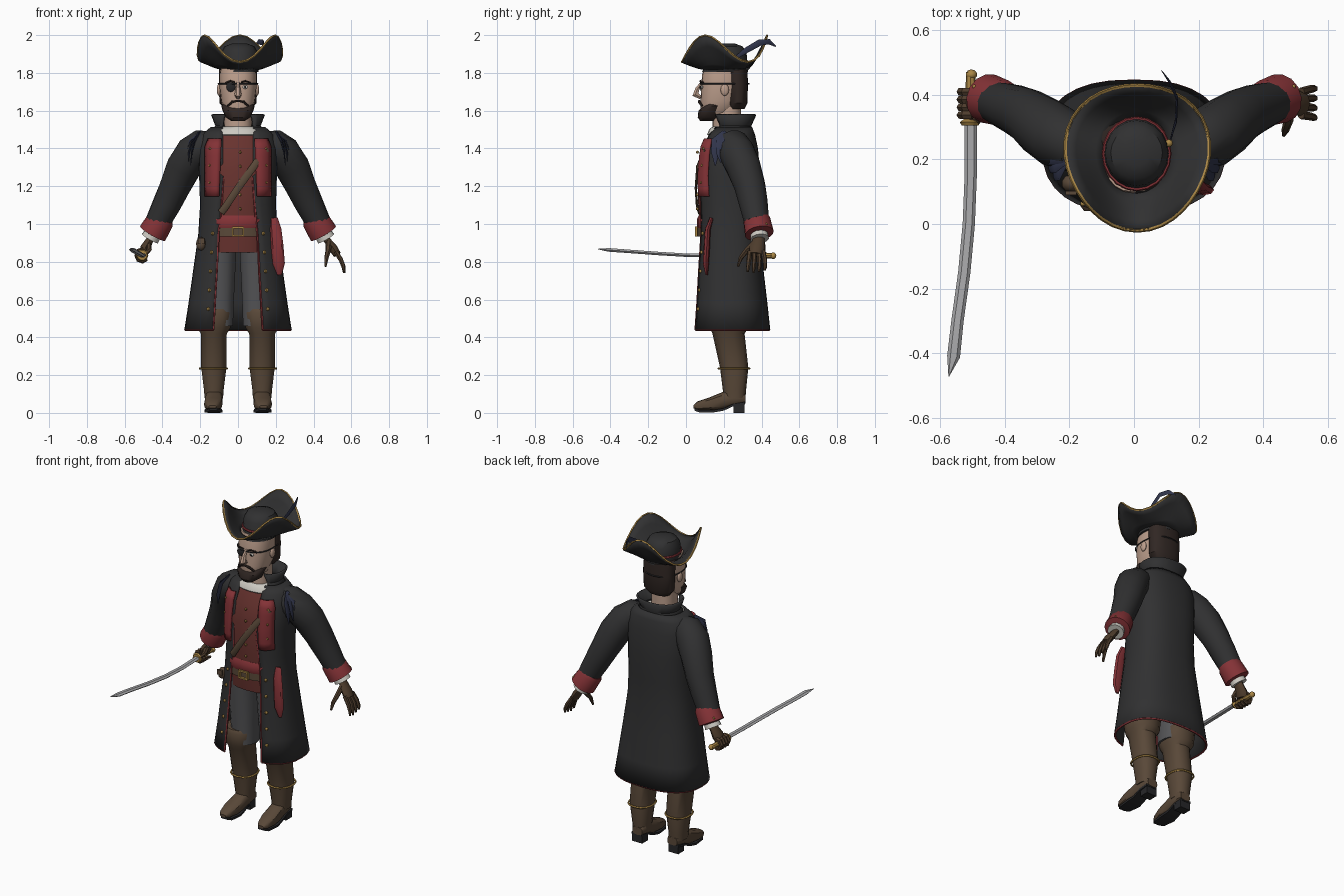
import bpy, math
from math import sin, cos, pi, radians
from mathutils import Vector

def mat(name, c):
    m = bpy.data.materials.new(name)
    m.diffuse_color = (*c, 1)
    return m

BLACK = mat("black_cloth", (.03, .03, .031)); RED = mat("red_cloth", (.23, .032, .037))
VEST = mat("vest_red", (.14, .033, .028)); BOOT = mat("boot_leather", (.1, .065, .04))
GLOVE = mat("glove_leather", (.075, .045, .025)); GOLD = mat("gold", (.4, .24, .06))
SKIN = mat("skin", (.5, .34, .26)); HAIR = mat("hair", (.03, .02, .017))
GREY = mat("trouser_grey", (.09, .09, .095)); WHITE = mat("linen", (.6, .58, .53))
STEEL = mat("steel", (.4, .4, .41)); BLUE = mat("navy", (.03, .035, .07)); SOLE = mat("sole", (.02, .02, .022))

def loft(name, rings, m, closed=True, caps=True, thick=0):
    """Skin a list of equally long point rings."""
    n = len(rings[0])
    verts = [tuple(p) for r in rings for p in r]
    faces = []
    for i in range(len(rings) - 1):
        for j in range(n if closed else n - 1):
            k = (j + 1) % n
            faces.append((i*n + j, i*n + k, (i+1)*n + k, (i+1)*n + j))
    if closed and caps:
        faces += [tuple(reversed(range(n))), tuple(range((len(rings)-1)*n, len(rings)*n))]
    me = bpy.data.meshes.new(name)
    me.from_pydata(verts, [], faces)
    me.materials.append(m)
    ob = bpy.data.objects.new(name, me)
    bpy.context.collection.objects.link(ob)
    if thick:
        s = ob.modifiers.new("thickness", 'SOLIDIFY')
        s.thickness, s.offset = thick, 0
    return ob

def spow(v, e):
    return math.copysign(abs(v) ** e, v)

def oval(z, a, yf, yb, cx=0, n=20, e=.85, opening=0):
    """Horizontal section from the front edge round the back; may be open at the front."""
    p0 = math.asin(min(1, (opening / a) ** (1 / e))) if opening else 0
    cnt = n + 1 if opening else n
    out = []
    for i in range(cnt):
        p = p0 + (2*pi - 2*p0) * i / n
        out.append((cx + a*spow(sin(p), e), (yf+yb)/2 - (yb-yf)/2*spow(cos(p), e), z))
    return out

def body(name, rows, m, **k):
    return loft(name, [oval(*r, **k) for r in rows], m)

def tube(name, pts, rad, m, n=8, flat=1, up=(0, 0, 1), loop=False):
    """Sweep an ellipse along points; rad is one radius or a list."""
    P = [Vector(p) for p in pts]
    N = len(P)
    rad = rad if isinstance(rad, (list, tuple)) else [rad] * N
    rings = []
    for i, p in enumerate(P):
        d = (P[(i+1) % N] - P[i-1]) if loop else P[min(i+1, N-1)] - P[max(i-1, 0)]
        s = d.cross(Vector(up))
        if s.length < 1e-4:
            s = d.cross(Vector((0, 1, 0)))
        s.normalize()
        t = s.cross(d).normalized()
        rings.append([p + rad[i]*(cos(2*pi*j/n)*s + flat*sin(2*pi*j/n)*t) for j in range(n)])
    if loop:
        rings.append(rings[0])
    return loft(name, rings, m, caps=not loop)

def ball(name, loc, r, m, scale=(1, 1, 1), seg=10):
    bpy.ops.mesh.primitive_uv_sphere_add(segments=seg, ring_count=max(5, seg//2 + 1), radius=r, location=loc)
    ob = bpy.context.object
    ob.name, ob.scale = name, scale
    ob.data.materials.append(m)
    return ob

def box(name, loc, size, m):
    bpy.ops.mesh.primitive_cube_add(size=1, location=loc)
    ob = bpy.context.object
    ob.name, ob.scale = name, size
    ob.data.materials.append(m)
    return ob

# Coat: z, half width, front y, back y, half opening
COAT = [(.44, .278, .04, .44, .13), (.58, .256, .05, .425, .122), (.75, .232, .06, .405, .112),
        (.95, .204, .072, .385, .103), (1.1, .195, .075, .385, .088), (1.25, .2, .072, .388, .075),
        (1.4, .205, .09, .375, .08), (1.47, .185, .12, .36, .08), (1.51, .14, .15, .345, .08)]
loft("coat", [oval(z, a, f, b, n=28, e=.8, opening=o) for z, a, f, b, o in COAT], BLACK, closed=False, thick=.012)

def coat_at(z):
    for p, q in zip(COAT, COAT[1:]):
        if z <= q[0]:
            t = (z - p[0]) / (q[0] - p[0])
            return [u + (v-u)*t for u, v in zip(p, q)]
    return COAT[-1]

def on_coat(x, z, off=.012):
    _, a, f, b, _ = coat_at(z)
    p = math.asin(min(1, (abs(x)/a) ** 1.25))
    return (x, (f+b)/2 - (b-f)/2*cos(p)**.8 - off, z)

tube("coat_hem_trim", oval(.44, .278, .04, .44, n=28, e=.8, opening=.13), .007, RED, 5)
body("vest", [(.85, .175, .085, .36), (.95, .175, .075, .36), (1.1, .168, .065, .36), (1.28, .175, .06, .36),
              (1.4, .175, .085, .355), (1.48, .13, .125, .33)], VEST)
body("sash", [(.965, .172, .07, .36), (.985, .178, .058, .37), (1.025, .178, .058, .37), (1.045, .17, .068, .36)], RED)
body("belt", [(.935, .18, .062, .37), (.985, .18, .062, .37)], BOOT)
for dx, dz, sx, sz in ((-.028, 0, .01, .05), (.028, 0, .01, .05), (0, -.022, .06, .01), (0, .022, .06, .01)):
    box("belt_buckle", (dx, .055, .96 + dz), (sx, .014, sz), GOLD)
for i in range(5):
    ball("vest_button", (.012, .06, 1.08 + .075*i), .008, GOLD, seg=6)
tube("baldric", [(.15, .1, 1.4), (.08, .06, 1.3), (0, .052, 1.19), (-.06, .058, 1.1), (-.09, .07, 1.06)], .019, BOOT, 6, .35, (0, -1, 0))

# Neck, collar, neckerchief
loft("coat_collar", [oval(z, a, f, b, opening=o) for z, a, f, b, o in
     ((1.48, .135, .14, .35, .09), (1.52, .115, .165, .34, .08), (1.58, .137, .15, .367, .07))], BLACK, closed=False, thick=.012)
body("neckerchief", [(1.455, .12, .13, .31), (1.475, .133, .112, .32), (1.5, .125, .122, .31), (1.515, .085, .14, .29)], WHITE)
body("neck", [(1.48, .075, .14, .29), (1.64, .07, .14, .29)], SKIN)

# Head
body("head", [(1.555, .04, .09, .2), (1.59, .072, .078, .25), (1.65, .09, .077, .29), (1.72, .098, .08, .305),
              (1.79, .098, .085, .31), (1.84, .09, .1, .3)], SKIN)
body("hair", [(1.61, .07, .22, .31), (1.64, .098, .215, .325), (1.74, .102, .215, .328), (1.83, .1, .2, .325)], HAIR)
body("beard", [(1.545, .035, .075, .16), (1.565, .065, .062, .19), (1.6, .082, .066, .19), (1.625, .088, .09, .2), (1.64, .075, .1, .19)], HAIR)
tube("nose", [(0, .085, 1.75), (0, .06, 1.715), (0, .05, 1.685), (0, .078, 1.67)], [.008, .013, .019, .012], SKIN, 6, up=(0, -1, 0))
ball("eyepatch", (-.038, .083, 1.725), .026, SOLE, (1, .35, 1))
tube("eyepatch_strap", oval(1.742, .105, .074, .334), .004, SOLE, 4, loop=True)
ball("eye", (.038, .084, 1.725), .014, WHITE, (1, .5, .7))
ball("pupil", (.038, .077, 1.725), .006, SOLE, seg=6)
for s in (1, -1):
    tube("moustache", [(0, .07, 1.652), (s*.03, .07, 1.647), (s*.055, .085, 1.625)], [.006, .008, .006], HAIR, 6)
    tube("eyebrow", [(s*.016, .078, 1.75), (s*.04, .076, 1.757), (s*.065, .092, 1.748)], .005, HAIR, 5)
    ball("ear", (s*.1, .205, 1.71), .032, SKIN, (.4, .7, 1))

# Three-cornered hat
def brim(u, n=36):
    out = []
    for i in range(n):
        t = 2*pi*i/n
        ze = 1.928 - .07*cos(3*t)
        rx, ry = (.1 + (.222 + .008*cos(3*t) - .1)*u), (.115 + (.225 + .008*cos(3*t) - .115)*u)
        out.append((.01 + rx*sin(t), .212 - ry*cos(t), 1.82 + (ze - 1.82)*u**1.3))
    return out
loft("hat_brim", [brim(u) for u in (0, .25, .5, .75, 1)], BLACK, caps=False, thick=.01)
tube("hat_brim_trim", brim(1), .006, GOLD, 5, loop=True)
body("hat_crown", [(1.805, .1, .085, .328), (1.86, .1, .11, .325), (1.91, .097, .118, .32), (1.94, .08, .14, .3), (1.955, .04, .18, .26)], BLACK, cx=.008, e=1)
tube("hat_band", oval(1.858, .101, .108, .326, cx=.008, e=1), .007, RED, 6, loop=True)
ball("hat_pin", (.108, .25, 1.88), .013, GOLD, seg=8)
tube("hat_feather", [(.11, .25, 1.87), (.13, .32, 1.92), (.133, .39, 1.96), (.11, .44, 1.965), (.085, .475, 1.94)],
     [.006, .015, .017, .014, .003], BLUE, 6, .25, (1, 0, 0))

for s in (1, -1):
    # Coat front edge, lapel and buttons
    tube("coat_front_trim", [on_coat(s*r[4], r[0], .002) for r in COAT[:6]], .006, RED, 5)
    rows = []
    for i in range(8):
        z = 1.145 + .305*i/7
        x0, x1 = .1 - .012*i/7, (.172 if z < 1.42 else .155)
        rows.append([on_coat(s*(x0 + (x1 - x0)*j/4), z, .014 + .012*sin(pi*j/4)) for j in range(5)])
    loft("lapel", rows, RED, closed=False, thick=.014)
    for i in range(5):
        z = .55 + .1*i
        ball("coat_button", on_coat(s*(.158 - .03*i/5), z, .008), .01, GOLD, seg=6)
    for z in (1.22, 1.31, 1.4):
        ball("lapel_button", on_coat(s*.15, z, .03), .007, GOLD, seg=6)

    # Sleeve, cuff and lace
    tube("sleeve", [(s*.13, .25, 1.425), (s*.185, .25, 1.415), (s*.237, .27, 1.375), (s*.287, .305, 1.3), (s*.332, .338, 1.2),
                    (s*.375, .357, 1.11), (s*.425, .375, 1.01)], [.07, .09, .097, .093, .083, .076, .066], BLACK, 14)
    tube("sleeve_cuff", [(s*.402, .372, 1.035), (s*.41, .375, 1.02), (s*.452, .388, .95), (s*.458, .39, .938), (s*.452, .388, .95)],
         [.064, .072, .077, .068, .05], RED, 14)
    tube("lace_cuff", [(s*.435, .383, .975), (s*.466, .39, .922)], [.042, .05], WHITE, 12)
    for i in range(3):
        ball("cuff_button", (s*(.47 + .012*i), .335 + .045*i, 1.0), .007, GOLD, seg=6)

    # Shoulder ribbons
    for i in range(4):
        y = .155 + .025*i
        tube("shoulder_ribbon", [(s*.2, .2, 1.49), (s*(.23 + .012*i), y, 1.44), (s*(.245 + .014*i), y, 1.38),
             (s*(.25 + .012*i), y + .004*i, 1.31 + .015*i)], [.008, .022, .022, .003], BLUE, 6, .25, (s, 0, 0))

    # Trousers and boots
    body("trouser_leg", [(.46, .075, .14, .3), (.6, .08, .13, .31), (.8, .09, .11, .33), (.9, .095, .1, .34)], GREY, cx=s*.1, n=14)
    body("boot_shaft", [(.08, .05, .2, .315), (.12, .053, .195, .318), (.24, .068, .18, .33), (.42, .07, .14, .31),
                        (.45, .09, .125, .33), (.53, .1, .115, .335), (.55, .09, .125, .32)], BOOT, cx=s*.128, n=14)
    tube("boot_strap", oval(.235, .074, .172, .337, cx=s*.13, n=14), .006, GOLD, 5, loop=True)
    foot = [(.04, .02, .025, .04), (.06, .035, .014, .06), (.12, .049, .014, .08), (.18, .047, .016, .105),
            (.23, .045, .03, .125), (.29, .045, .045, .12), (.315, .035, .05, .1)]
    loft("boot_foot", [[(s*(.13 + (.15-y)*.04) + w*spow(cos(2*pi*j/12), .7), y, (lo+hi)/2 + (hi-lo)/2*spow(sin(2*pi*j/12), .7))
         for j in range(12)] for y, w, lo, hi in foot], BOOT)
    loft("boot_sole", [[(s*.13 + x*w, y, z + h) for x, h in ((-1, 0), (1, 0), (1, .013), (-1, .013))] for y, w, z in
         ((.045, .02, .012), (.07, .038, .003), (.15, .047, .003), (.2, .04, .012), (.25, .04, .035), (.312, .036, .045))], SOLE)
    box("boot_heel", (s*.127, .281, .024), (.07, .058, .048), SOLE)

# Open left hand
tube("open_palm", [(.445, .385, .95), (.475, .383, .91), (.505, .375, .87), (.525, .37, .838)], [.03, .032, .04, .036], GLOVE, 10, .6, (1, 0, .5))
for i in range(4):
    y = .337 + .024*i
    tube("finger", [(.517, y, .855), (.545, y - .004 + .004*i, .81), (.558, y - .008 + .006*i, .775), (.562, y - .01 + .006*i, .74 + .007*abs(i-1))],
         [.013, .0125, .011, .006], GLOVE, 6)
tube("thumb", [(.48, .36, .9), (.478, .32, .86), (.468, .29, .82), (.463, .275, .775)], [.016, .015, .012, .006], GLOVE, 6)

# Sword hand closed round the grip
tube("fist_palm", [(-.445, .385, .95), (-.47, .385, .91), (-.49, .38, .875), (-.5, .375, .85)], [.03, .033, .042, .038], GLOVE, 10, .65, (-1, 0, .5))
for i in range(4):
    y = .337 + .024*i
    tube("curled_finger", [(-.505 + .031*cos(radians(a)), y, .833 + .031*sin(radians(a))) for a in (80, 130, 180, 225, 270, 320)],
         [.014, .014, .013, .013, .012, .008], GLOVE, 6, up=(0, 1, 0))
tube("sword_thumb", [(-.475, .37, .9), (-.47, .335, .865), (-.485, .32, .845), (-.51, .318, .85)], [.015, .014, .012, .008], GLOVE, 6)

# Sword
tube("sword_grip", [(-.505, .47, .832), (-.507, .31, .835)], .015, GOLD, 8)
ball("sword_pommel", (-.503, .462, .832), .018, GOLD, (1, .9, 1))
tube("sword_guard", [(-.507, .325, .835), (-.507, .315, .835), (-.507, .305, .835)], [.018, .032, .026], GOLD, 10)
tube("sword_blade", [(-.505, .32, .836), (-.505, .15, .832), (-.511, 0, .835), (-.525, -.15, .844), (-.546, -.3, .855), (-.558, -.41, .863), (-.573, -.472, .868)],
     [.019, .019, .019, .019, .019, .02, .001], STEEL, 6, .55)

# Hip pieces
tube("sash_tail", [(.19, .135, 1.03), (.2, .115, .97), (.208, .11, .88), (.216, .105, .79), (.22, .11, .73)], [.02, .03, .033, .032, .012], RED, 8, .5, (0, -1, 0))
ball("belt_pouch", (-.195, .125, .895), .036, BOOT, (.8, .8, 1))
box("pouch_flap", (-.195, .096, .91), (.035, .012, .03), BOOT)

# Smooth shading with sharp edges kept
for ob in bpy.context.scene.objects:
    ob.select_set(ob.type == 'MESH')
bpy.context.view_layer.objects.active = bpy.data.objects["coat"]
bpy.ops.object.shade_smooth_by_angle(angle=radians(38))
